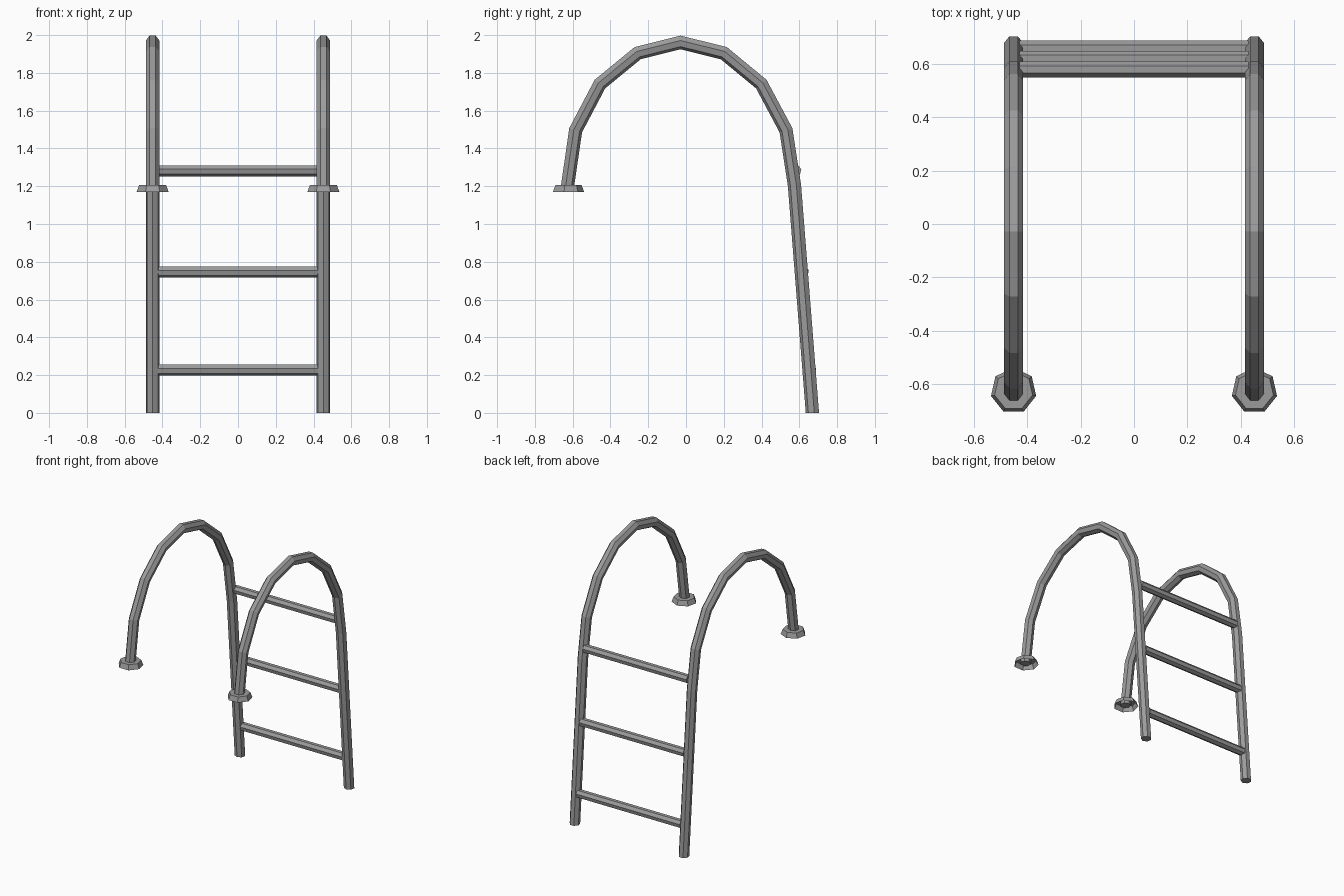
import bpy, bmesh, math
from mathutils import Vector

if "Cube" in bpy.data.objects:
    bpy.data.objects.remove(bpy.data.objects["Cube"])

SIDES = 7
RAIL_X = 0.452

steel = bpy.data.materials.new("grey steel")
steel.diffuse_color = (0.33, 0.33, 0.33, 1)
steel.use_nodes = True
steel.node_tree.nodes["Principled BSDF"].inputs["Base Color"].default_value = steel.diffuse_color


def ring(bm, centre, u, v, ru, rv):
    """Seven-sided ring with a flat side towards +v."""
    pts = []
    for i in range(SIDES):
        a = math.pi / 2 + math.pi / SIDES + i * math.tau / SIDES
        pts.append(bm.verts.new(centre + u * math.cos(a) * ru + v * math.sin(a) * rv))
    return pts


def skin(bm, rings, caps=(True, True)):
    for a, b in zip(rings, rings[1:]):
        for i in range(SIDES):
            j = (i + 1) % SIDES
            bm.faces.new((a[i], a[j], b[j], b[i]))
    if caps[0]:
        bm.faces.new(rings[0])
    if caps[1]:
        bm.faces.new(rings[-1])


def finish(bm, name):
    bmesh.ops.recalc_face_normals(bm, faces=bm.faces)
    mesh = bpy.data.meshes.new(name)
    bm.to_mesh(mesh)
    bm.free()
    mesh.materials.append(steel)
    bpy.context.collection.objects.link(bpy.data.objects.new(name, mesh))


# Centre line of a rail in the y-z plane, from deck flange over to the foot
PATH = [(-0.632, 1.18), (-0.586, 1.497), (-0.457, 1.742), (-0.257, 1.906),
        (-0.029, 1.963), (0.201, 1.906), (0.400, 1.742), (0.531, 1.497),
        (0.576, 1.205), (0.671, 0.0)]


def rail(x, name):
    bm = bmesh.new()
    pts = [Vector((x, y, z)) for y, z in PATH]
    rings = []
    for i, p in enumerate(pts):
        if i == 0:                       # level cut at both ends
            out, stretch = Vector((0, -1, 0)), 1
        elif i == len(pts) - 1:
            out, stretch = Vector((0, 1, 0)), 1
        else:                            # mitred bends
            d1 = (p - pts[i - 1]).normalized()
            d2 = (pts[i + 1] - p).normalized()
            t = (d1 + d2).normalized()
            out, stretch = Vector((0, -t.z, t.y)), 1 / t.dot(d1)
        # keep the ring winding matched all along the path
        rings.append(ring(bm, p, Vector((1, 0, 0)), out, 0.037, 0.037 * stretch))
    skin(bm, rings)
    finish(bm, name)


def flange(x, name):
    # Tapered cup, open underneath
    bm = bmesh.new()
    u, v = Vector((1, 0, 0)), Vector((0, -1, 0))
    rings = [ring(bm, Vector((x, -0.626, z)), u, v, r, r)
             for z, r in ((1.17, 0.087), (1.206, 0.073))]
    skin(bm, rings, (False, True))
    finish(bm, name)


def rung(y, z, name):
    bm = bmesh.new()
    rings = [ring(bm, Vector((x, y, z)), Vector((0, 1, 0)), Vector((0, 0, 1)), 0.031, 0.031)
             for x in (-0.43, 0.43)]
    skin(bm, rings)
    finish(bm, name)


for side, sx in (("left", -1), ("right", 1)):
    rail(sx * RAIL_X, side + "_rail")
    flange(sx * RAIL_X, side + "_flange")

for label, y, z in (("lower", 0.659, 0.228), ("middle", 0.620, 0.748), ("upper", 0.580, 1.283)):
    rung(y, z, label + "_rung")
